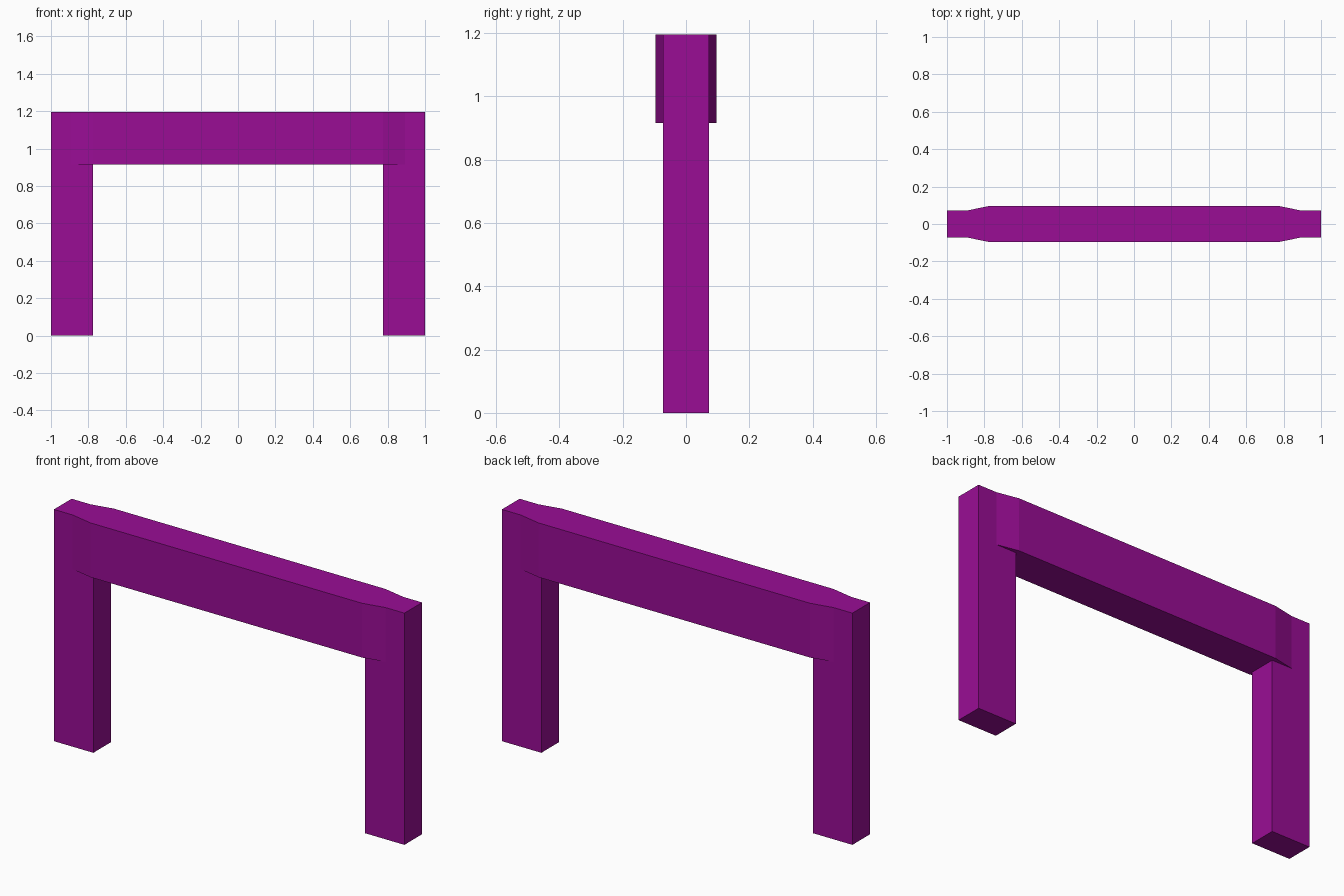
import bpy
import bmesh

cube = bpy.data.objects.get("Cube")
if cube:
    bpy.data.objects.remove(cube, do_unlink=True)

# Main dimensions
HALF_LENGTH = 1.0
LEG_INNER = 0.775
LEG_DEPTH = 0.072
BEAM_DEPTH = 0.096
TAPER_START = 0.775
TAPER_END = 0.893
BEAM_BOTTOM = 0.915
TOP = 1.195

purple = bpy.data.materials.new("purple paint")
purple.use_nodes = True
colour = (0.32, 0.004, 0.30, 1)
purple.diffuse_color = colour
purple.node_tree.nodes["Principled BSDF"].inputs["Base Color"].default_value = colour


def extrude_outline(name, outline, bottom, top):
    """Extrude a flat plan outline upward into a solid part."""
    bm = bmesh.new()
    base = bm.faces.new([bm.verts.new((x, y, bottom)) for x, y in outline])
    result = bmesh.ops.extrude_face_region(bm, geom=[base], use_keep_orig=True)
    for item in result["geom"]:
        if isinstance(item, bmesh.types.BMVert):
            item.co.z = top
    bmesh.ops.recalc_face_normals(bm, faces=bm.faces[:])
    mesh = bpy.data.meshes.new(name)
    bm.to_mesh(mesh)
    bm.free()
    mesh.materials.append(purple)
    obj = bpy.data.objects.new(name, mesh)
    bpy.context.collection.objects.link(obj)
    return obj


# Crossbeam: wide middle tapering to leg width at both ends
edge = [(HALF_LENGTH, LEG_DEPTH), (TAPER_END, LEG_DEPTH), (TAPER_START, BEAM_DEPTH)]
back = edge + [(-x, y) for x, y in reversed(edge)]
front = [(x, -y) for x, y in reversed(back)]
extrude_outline("crossbeam", back + front, BEAM_BOTTOM, TOP)

# Square-cut legs under the beam ends
for name, side in (("left_leg", 1), ("right_leg", -1)):
    inner, outer = side * LEG_INNER, side * HALF_LENGTH
    plan = [(inner, -LEG_DEPTH), (outer, -LEG_DEPTH), (outer, LEG_DEPTH), (inner, LEG_DEPTH)]
    extrude_outline(name, plan, 0, BEAM_BOTTOM)
